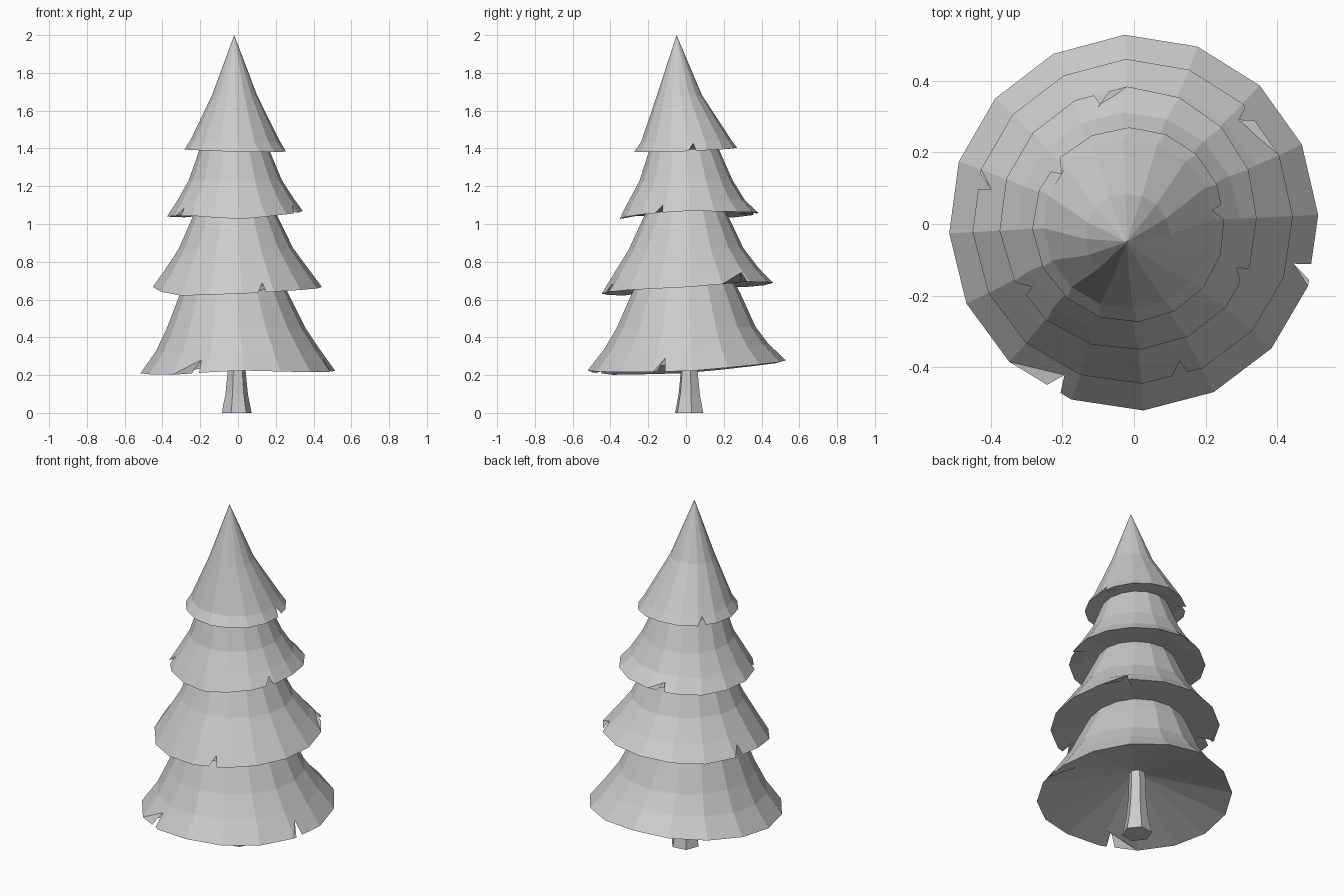
import bpy
import math
from mathutils import Vector

if "Cube" in bpy.data.objects:
    bpy.data.objects.remove(bpy.data.objects["Cube"], do_unlink=True)

GREY = (0.6, 0.6, 0.6, 1)
grey = bpy.data.materials.new("plain grey")
grey.use_nodes = True
grey.diffuse_color = GREY
grey.node_tree.nodes["Principled BSDF"].inputs["Base Color"].default_value = GREY

SIDES = 16
STEP = math.tau / SIDES
PHASE = 0.05
ANGLES = [i * STEP + PHASE for i in range(SIDES)]


def around(values, angle):
    """Blend evenly spaced values, counted from the left (+x) towards the back."""
    place = angle / math.tau * len(values)
    k = int(place)
    a, b = values[k % len(values)], values[(k + 1) % len(values)]
    return a + (b - a) * (place - k)


def add_mesh(name, verts, faces):
    mesh = bpy.data.meshes.new(name)
    mesh.from_pydata(verts, [], faces)
    mesh.materials.append(grey)
    obj = bpy.data.objects.new(name, mesh)
    bpy.context.collection.objects.link(obj)


def add_tier(name, radii, heights, rings, top, notches, depth, hollow):
    """Tilted skirt: notched rim, rings (z, radius, x, y), tip, hollow underside."""
    verts, faces = [], []
    mean = sum(heights) / len(heights)

    def put(point):
        verts.append(Vector(point))
        return len(verts) - 1

    corners = [put((around(radii, a) * math.cos(a), around(radii, a) * math.sin(a),
                    around(heights, a))) for a in ANGLES]

    # Rim edges, each a short chain that may hold a torn notch
    chains = []
    for i in range(SIDES):
        start, end = verts[corners[i]], verts[corners[(i + 1) % SIDES]]
        chain = [corners[i]]
        for degrees in notches:
            place = (math.radians(degrees) - PHASE) % math.tau / STEP
            if int(place) == i:
                t = min(max(place - i, 0.2), 0.8)
                half = 0.022 / (end - start).length
                tip = start.lerp(end, t + half * 0.5)
                inward = Vector((-tip.x, -tip.y, 0)).normalized() * depth * 0.7
                tip += inward + Vector((0, 0, depth))
                chain += [put(start.lerp(end, t - half)), put(tip), put(start.lerp(end, t + half))]
        chains.append(chain + [corners[(i + 1) % SIDES]])

    # Facets climbing from the rim to the tip, the tilt fading upward
    previous = corners
    for level, (z, r, x, y) in enumerate(rings):
        fade = 0.6 / (level + 1) ** 2
        ring = [put((x + r * math.cos(a), y + r * math.sin(a),
                     z + fade * (around(heights, a) - mean))) for a in ANGLES]
        for i in range(SIDES):
            j = (i + 1) % SIDES
            lower = chains[i] if level == 0 else [previous[i], previous[j]]
            faces.append(lower + [ring[j], ring[i]])
        previous = ring
    tip = put(top)
    faces += [(previous[i], previous[(i + 1) % SIDES], tip) for i in range(SIDES)]

    # Hollow underside: a rim band that takes the notches, then a shallow cone
    centre = put((-0.01, 0, mean + hollow))
    inner = [put(verts[c].lerp(verts[centre], 0.2)) for c in corners]
    for i in range(SIDES):
        j = (i + 1) % SIDES
        faces.append(chains[i][::-1] + [inner[i], inner[j]])
        faces.append((inner[j], inner[i], centre))
    add_mesh(name, verts, faces)


add_tier("bottom_branches", (0.515, 0.53, 0.517, 0.522),
         (0.22, 0.255, 0.28, 0.25, 0.21, 0.2, 0.225, 0.215),
         [(0.34, 0.435, 0, 0), (0.45, 0.368, -0.01, 0), (0.63, 0.288, -0.02, 0),
          (0.72, 0.24, -0.02, 0)], (-0.02, 0, 0.95), (244, 342), 0.07, 0.15)
add_tier("lower_branches", (0.444, 0.462, 0.452, 0.447),
         (0.665, 0.695, 0.69, 0.665, 0.67, 0.62, 0.63, 0.65),
         [(0.75, 0.385, -0.005, 0), (0.87, 0.303, -0.01, 0), (1.04, 0.224, -0.015, 0),
          (1.12, 0.19, -0.02, -0.01)], (-0.02, -0.02, 1.3), (287, 161, 44), 0.05, 0.04)
add_tier("upper_branches", (0.342, 0.385, 0.377, 0.352),
         (1.07, 1.065, 1.06, 1.035, 1.04, 1.045, 1.025, 1.05),
         [(1.12, 0.312, -0.015, 0), (1.23, 0.247, -0.015, 0), (1.4, 0.182, -0.02, -0.01),
          (1.46, 0.16, -0.02, -0.02)], (-0.02, -0.03, 1.62), (104, 335, 210), 0.04, 0.04)
add_tier("top_branches", (0.252, 0.27, 0.285, 0.275),
         (1.385, 1.395, 1.405, 1.395, 1.395, 1.39, 1.382, 1.38),
         [(1.44, 0.238, -0.015, 0), (1.68, 0.12, -0.018, -0.035)],
         (-0.02, -0.05, 2), (143, 4), 0.04, 0.03)

# Six-sided trunk, narrowing upward
trunk_verts, trunk_faces = [], []
for z, r in ((0, 0.08), (0.1, 0.06), (0.22, 0.048), (0.5, 0.04)):
    for i in range(6):
        a = i * math.tau / 6 + 0.15
        trunk_verts.append((r * math.cos(a) - 0.007, r * math.sin(a) + 0.017, z))
for k in range(0, 18, 6):
    for i in range(6):
        j = (i + 1) % 6
        trunk_faces.append((k + i, k + j, k + j + 6, k + i + 6))
trunk_faces += [tuple(range(5, -1, -1)), tuple(range(18, 24))]
add_mesh("trunk", trunk_verts, trunk_faces)
